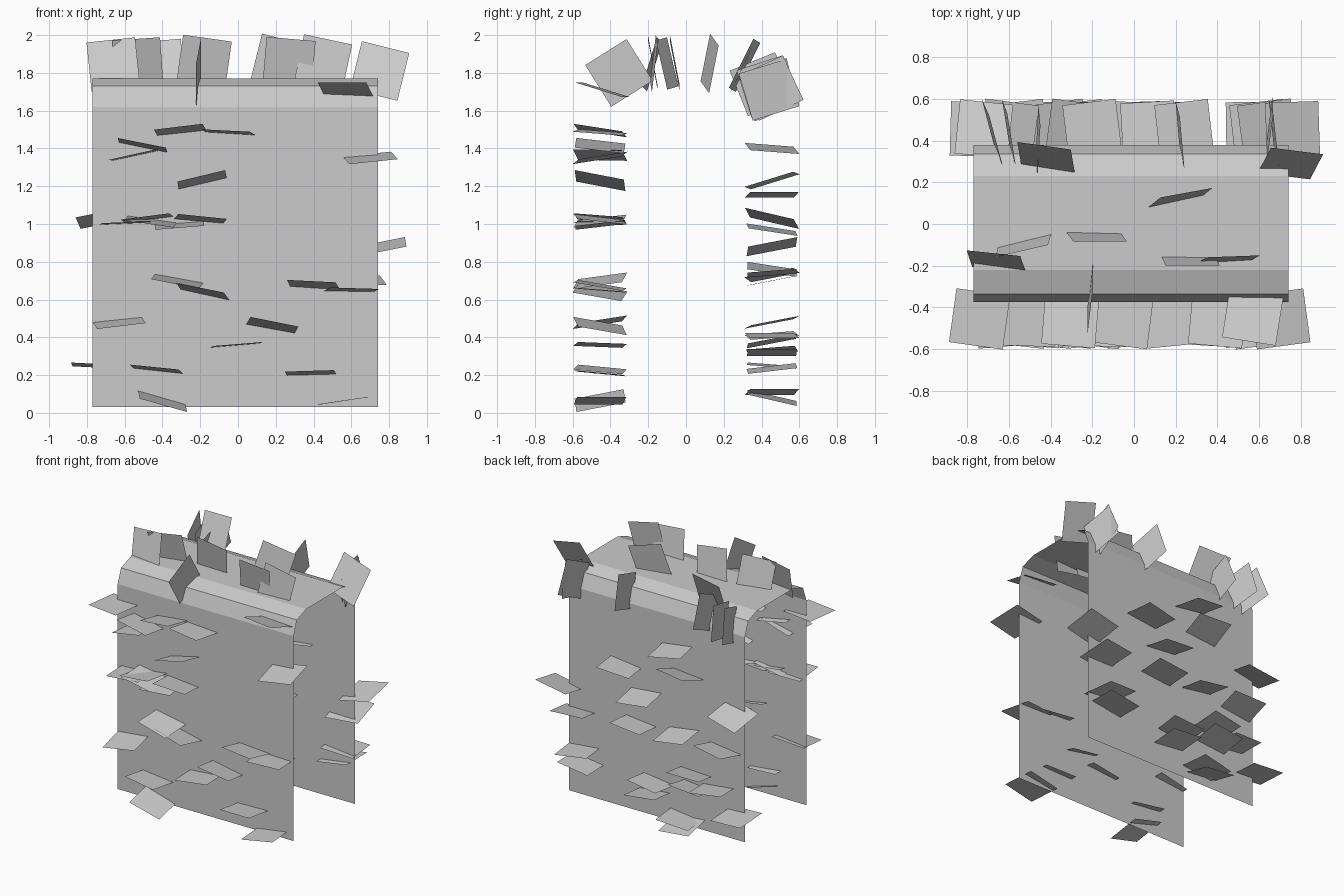
import bpy, random
from math import cos, sin, radians
from mathutils import Vector, Euler

random.seed(4)
H = 0.13  # half size of a leaf card


def make_object(name, verts, faces):
    me = bpy.data.meshes.new(name)
    me.from_pydata([tuple(v) for v in verts], [], faces)
    me.update()
    ob = bpy.data.objects.new(name, me)
    bpy.context.collection.objects.link(ob)
    return ob


def make_cards(name, cards):
    """cards: (centre, half-edge u, half-edge v)"""
    verts, faces = [], []
    for c, u, v in cards:
        n = len(verts)
        verts += [c - u - v, c + u - v, c + u + v, c - u + v]
        faces.append((n, n + 1, n + 2, n + 3))
    return make_object(name, verts, faces)


# hedge body: open-ended sheet folded over a chamfered arch
profile = [(-.375, .03), (-.375, 1.62), (-.335, 1.73), (-.22, 1.77),
           (.23, 1.77), (.335, 1.73), (.378, 1.62), (.378, .03)]
verts = [(x, y, z) for y, z in profile for x in (-.77, .74)]
faces = [(2 * i, 2 * i + 1, 2 * i + 3, 2 * i + 2) for i in range(len(profile) - 1)]
make_object("hedge_body", verts, faces)


def wall_cards(rows, side):
    """rows: x, z, slope along x, rise towards the outer edge"""
    out = []
    for x, z, slope, rise in rows:
        a = random.uniform(-.16, .16)
        u = Vector((cos(a), sin(a), slope)).normalized() * H
        v = Vector((-sin(a), cos(a), 0)) * H * side + Vector((0, 0, rise / 2))
        out.append((Vector((x, side * .455, z)), u, v))
    return out


# leaf cards sticking out of the front wall
front = [(-.305, 1.495, .12, .04), (-.05, 1.485, -.05, .02), (-.505, 1.415, -.2, .03),
         (-.545, 1.365, .22, .005), (-.74, 1.5, 0, 0), (-.19, 1.23, .24, .05),
         (.7, 1.35, .1, -.04), (-.2, 1.025, -.1, .03), (-.6, 1.005, .04, .01),
         (-.48, 1.03, .13, .02), (-.31, .995, .08, -.03), (-.46, 1.015, -.15, -.03),
         (-.32, .70, -.2, -.035), (-.185, .64, -.2, .045), (.4, .675, -.05, .045),
         (.6, .65, -.03, .02), (-.63, .48, .12, -.04), (.18, .46, -.2, .045),
         (-.01, .36, .08, .01), (-.43, .23, -.1, .025), (.385, .21, .03, .025),
         (-.4, .065, -.28, -.05), (.56, .065, .15, 0)]
make_cards("front_leaves", wall_cards(front, -1))

# leaf cards sticking out of the back wall
back = [(.24, 1.155, .12, 0), (-.2, 1.4, -.15, -.02), (-.28, 1.23, .05, .08),
        (.76, .88, .2, .05), (.07, .97, -.1, -.04), (.12, .74, .1, .02),
        (-.72, 1.03, .2, -.06), (-.25, .76, -.15, -.04), (-.6, .73, .1, .05),
        (.64, .7, .02, .05), (.6, .41, -.1, 0), (.57, .32, .15, 0),
        (-.03, .33, .12, .02), (-.36, .48, .07, .05), (-.38, .38, .1, .05),
        (-.55, .41, -.1, .02), (-.27, .11, .12, 0), (-.3, .08, -.1, -.06),
        (-.75, .25, -.05, -.02), (0, .235, -.1, .03)]
make_cards("back_leaves", wall_cards(back, 1))

# upright leaf cards along the top: x, y, z, lean in y, roll, yaw (degrees)
top = [(-.66, -.18, 1.845, .08, 6, -6), (-.53, -.1, 1.85, -.06, 4, 13),
       (-.18, -.06, 1.855, -.05, -8, 0), (.22, .125, 1.85, .05, -14, 10),
       (.27, -.175, 1.85, -.05, -5, 0), (.45, -.17, 1.85, .03, -12, 2),
       (-.42, .31, 1.84, .13, 5, -8), (.75, .29, 1.81, .12, -14, -7)]
cards = []
for x, y, z, lean, roll, yaw in top:
    r, a = radians(roll), radians(yaw)
    cards.append((Vector((x, y, z)),
                  Vector((cos(r) * cos(a), sin(a), sin(r))) * H,
                  Vector((-sin(r), lean / .26, cos(r))) * H))

# cards facing sideways on the shoulders: x, y, z, spin about x, yaw
sideways = [(-.21, -.355, 1.8, 32, -5), (-.68, .44, 1.71, 20, 16),
            (-.6, .44, 1.72, 15, 10), (-.46, .40, 1.74, 22, -2),
            (.22, .43, 1.73, 18, 6), (.65, .45, 1.72, 25, -6), (.67, .44, 1.71, 17, 7)]
for x, y, z, spin, yaw in sideways:
    m = Euler((radians(spin), radians(3), radians(yaw))).to_matrix()
    cards.append((Vector((x, y, z)), m @ Vector((0, H, 0)), m @ Vector((0, 0, H))))

# one flat card on the front right shoulder
m = Euler((radians(-17), 0, radians(-9))).to_matrix()
cards.append((Vector((.57, -.44, 1.71)), m @ Vector((H, 0, 0)), m @ Vector((0, H, 0))))
make_cards("top_leaves", cards)
